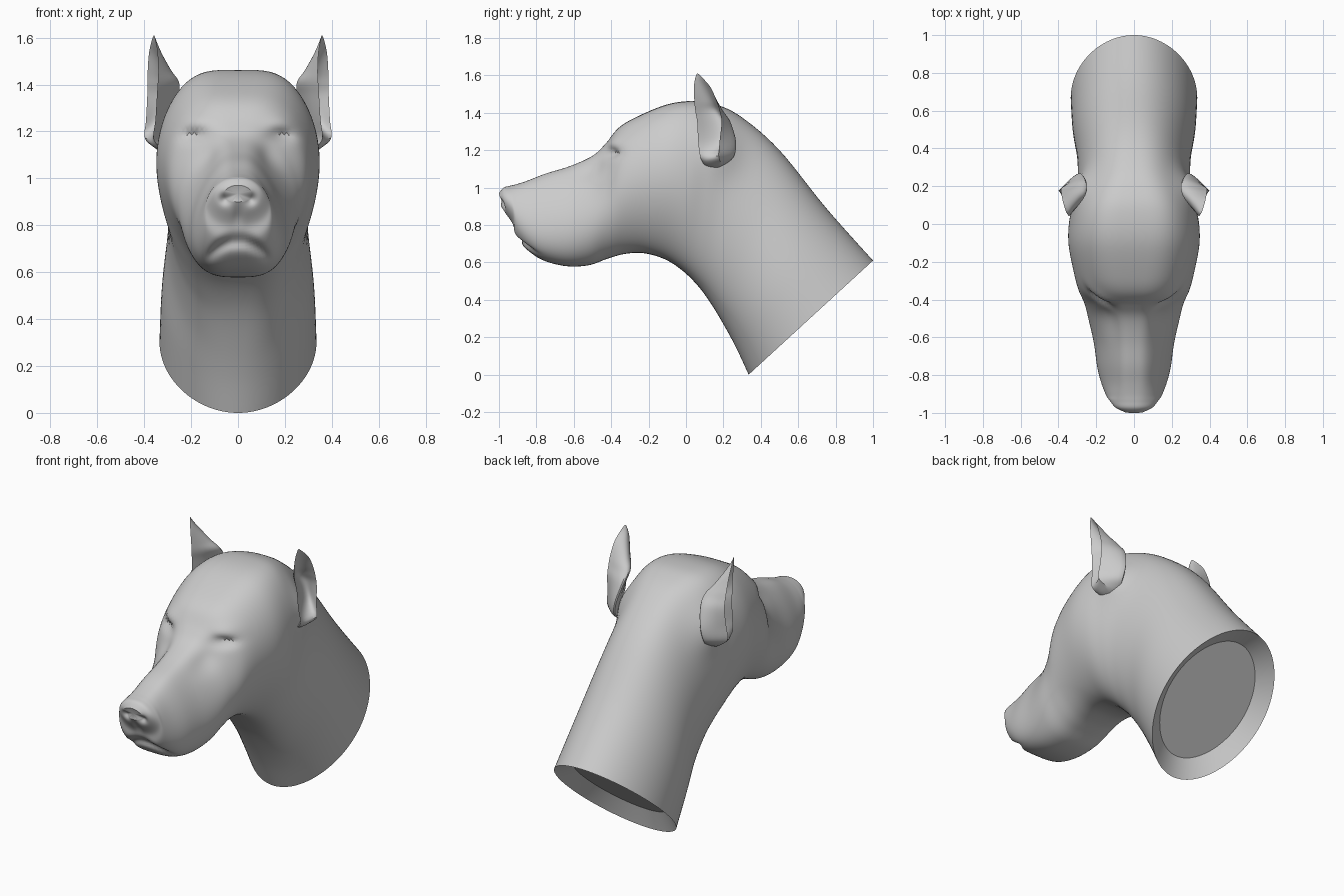
import bpy, bmesh, math
from mathutils import Vector

if "Cube" in bpy.data.objects:
    bpy.data.objects.remove(bpy.data.objects["Cube"])

# Head and neck sections: top y, z, bottom y, z, half widths (top, middle, bottom), roundness
SECTIONS = [
    (-1.0, .97, -.99, .90, .05, .06, .05, .8),
    (-.975, 1.0, -.965, .86, .085, .10, .09, .8),
    (-.94, 1.01, -.925, .80, .10, .13, .13, .75),
    (-.90, 1.02, -.91, .73, .11, .145, .165, .7),
    (-.84, 1.04, -.84, .66, .11, .165, .205, .62),
    (-.75, 1.075, -.76, .61, .115, .185, .225, .6),
    (-.62, 1.115, -.64, .58, .125, .205, .23, .62),
    (-.50, 1.17, -.52, .585, .14, .235, .23, .62),
    (-.43, 1.235, -.42, .62, .18, .26, .23, .62),
    (-.36, 1.32, -.33, .645, .25, .295, .235, .6),
    (-.26, 1.38, -.23, .65, .285, .32, .245, .55),
    (-.10, 1.445, -.12, .62, .305, .345, .25, .5),
    (.04, 1.463, -.03, .565, .305, .343, .26, .5),
    (.16, 1.445, .05, .49, .295, .32, .27, .58),
    (.30, 1.375, .12, .40, .27, .30, .28, .72),
    (.50, 1.20, .20, .27, .28, .30, .29, .85),
    (.75, .89, .27, .14, .31, .325, .31, .95),
    (1.0, .61, .335, 0, .32, .335, .32, 1.0),
]
AROUND, STEPS = 96, 6

# Sculpted details: centre, radii, push (mirrored in x)
DETAILS = [
    ((.19, -.40, 1.185), (.06, .12, .026), (0, .032, 0)),       # eye slit
    ((.19, -.40, 1.24), (.08, .10, .035), (0, -.015, 0)),       # brow
    ((.14, -.52, 1.10), (.05, .12, .07), (-.01, .01, 0)),       # hollow under eye
    ((.052, -.98, .915), (.024, .06, .024), (0, .028, 0)),      # nostril
    ((0, -.95, .84), (.02, .08, .04), (0, .01, 0)),             # nose cleft
    ((.33, .20, 1.22), (.16, .10, .13), (.045, 0, 0)),          # ear root
]


def spline(rows, steps):
    out = []
    for i in range(len(rows) - 1):
        quad = [rows[max(i - 1, 0)], rows[i], rows[i + 1], rows[min(i + 2, len(rows) - 1)]]
        for k in range(steps):
            t = k / steps
            out.append([.5 * (2 * b + (c - a) * t + (2 * a - 5 * b + 4 * c - d) * t * t
                              + (3 * b - a - 3 * c + d) * t ** 3) for a, b, c, d in zip(*quad)])
    return out + [list(rows[-1])]


def loft(name, rings):
    bm = bmesh.new()
    vr = [[bm.verts.new(p) for p in r] for r in rings]
    n = len(vr[0])
    for a, b in zip(vr, vr[1:]):
        for i in range(n):
            bm.faces.new((a[i], a[(i + 1) % n], b[(i + 1) % n], b[i]))
    for r in (vr[0], vr[-1]):
        c = bm.verts.new(sum((v.co for v in r), Vector()) / n)
        for i in range(n):
            bm.faces.new((r[i], r[(i + 1) % n], c))
    bmesh.ops.recalc_face_normals(bm, faces=bm.faces)
    me = bpy.data.meshes.new(name)
    bm.to_mesh(me)
    bm.free()
    ob = bpy.data.objects.new(name, me)
    bpy.context.collection.objects.link(ob)
    bpy.ops.object.select_all(action='DESELECT')
    ob.select_set(True)
    bpy.context.view_layer.objects.active = ob
    bpy.ops.object.shade_smooth_by_angle(angle=math.radians(32))
    return ob


def section_ring(s):
    ty, tz, by, bz, wt, wm, wb, p = s
    ring = []
    for i in range(AROUND):
        a = 2 * math.pi * i / AROUND
        t = (1 - math.cos(a)) / 2
        w = wt * (1 - t) * (1 - 2 * t) + 4 * wm * t * (1 - t) + wb * t * (2 * t - 1)
        x = math.copysign(abs(math.sin(a)) ** p, math.sin(a)) * w
        ring.append(Vector((x, ty + (by - ty) * t, tz + (bz - tz) * t)))
    return ring


def sculpt(p):
    move = Vector()
    side = 1 if p.x >= 0 else -1
    for c, r, push in DETAILS:
        d = ((abs(p.x) - c[0]) / r[0]) ** 2 + ((p.y - c[1]) / r[1]) ** 2 + ((p.z - c[2]) / r[2]) ** 2
        g = math.exp(-d)
        move += Vector((push[0] * side, push[1], push[2])) * g
    # Arched mouth: the chin sits behind the hanging upper lips
    arch = .75 - 4.5 * p.x ** 2
    fade = math.exp(-((p.y + .89) / .09) ** 2 - (p.x / .16) ** 4)
    depth = arch - p.z
    groove = math.exp(-((depth - .015) / .03) ** 2)
    move.y += .035 * groove * fade
    return p + move


# Head and neck, with a recessed floor in the cut end of the neck
rings = [[sculpt(p) for p in section_ring(s)] for s in spline(SECTIONS, STEPS)]
edge = rings[-1]
mid = sum(edge, Vector()) / len(edge)
inward = Vector((0, -.67, .74))
for scale, depth in ((.93, .025), (.78, .075), (.4, .075)):
    rings.append([mid + (p - mid) * scale + inward * depth for p in edge])
loft("head_and_neck", rings)

# Ears: z, front rim x, y, rear rim x, y, inner pull x, y, cup depth
EAR = [
    (1.10, .29, .12, .30, .16, .26, .17, -.2),
    (1.125, .325, .095, .345, .185, .22, .27, -.2),
    (1.17, .36, .075, .397, .175, .20, .38, .05),
    (1.25, .352, .065, .392, .18, .18, .40, .5),
    (1.35, .346, .06, .387, .19, .14, .33, .6),
    (1.41, .342, .05, .386, .18, .14, .25, .65),
    (1.46, .34, .045, .385, .165, .21, .19, .65),
    (1.53, .343, .042, .38, .135, .29, .12, .65),
    (1.58, .35, .048, .37, .095, .335, .07, .6),
    (1.61, .356, .058, .36, .064, .357, .06, .5),
]


def ear_ring(s, n=12):
    z, ax, ay, bx, by, mx, my, cup = s
    a, b, m = Vector((ax, ay, z)), Vector((bx, by, z)), Vector((mx, my, z))
    inner = (a + b) / 2 + (m - (a + b) / 2) * cup

    def bez(p, q, r, t):
        return p * (1 - t) ** 2 + q * 2 * t * (1 - t) + r * t * t
    return [bez(a, m, b, i / n) for i in range(n)] + [bez(b, inner, a, i / n) for i in range(n)]


ears = loft("ears", [ear_ring(s) for s in spline(EAR, 5)])
ears.modifiers.new("mirror", 'MIRROR').use_mirror_merge = False
